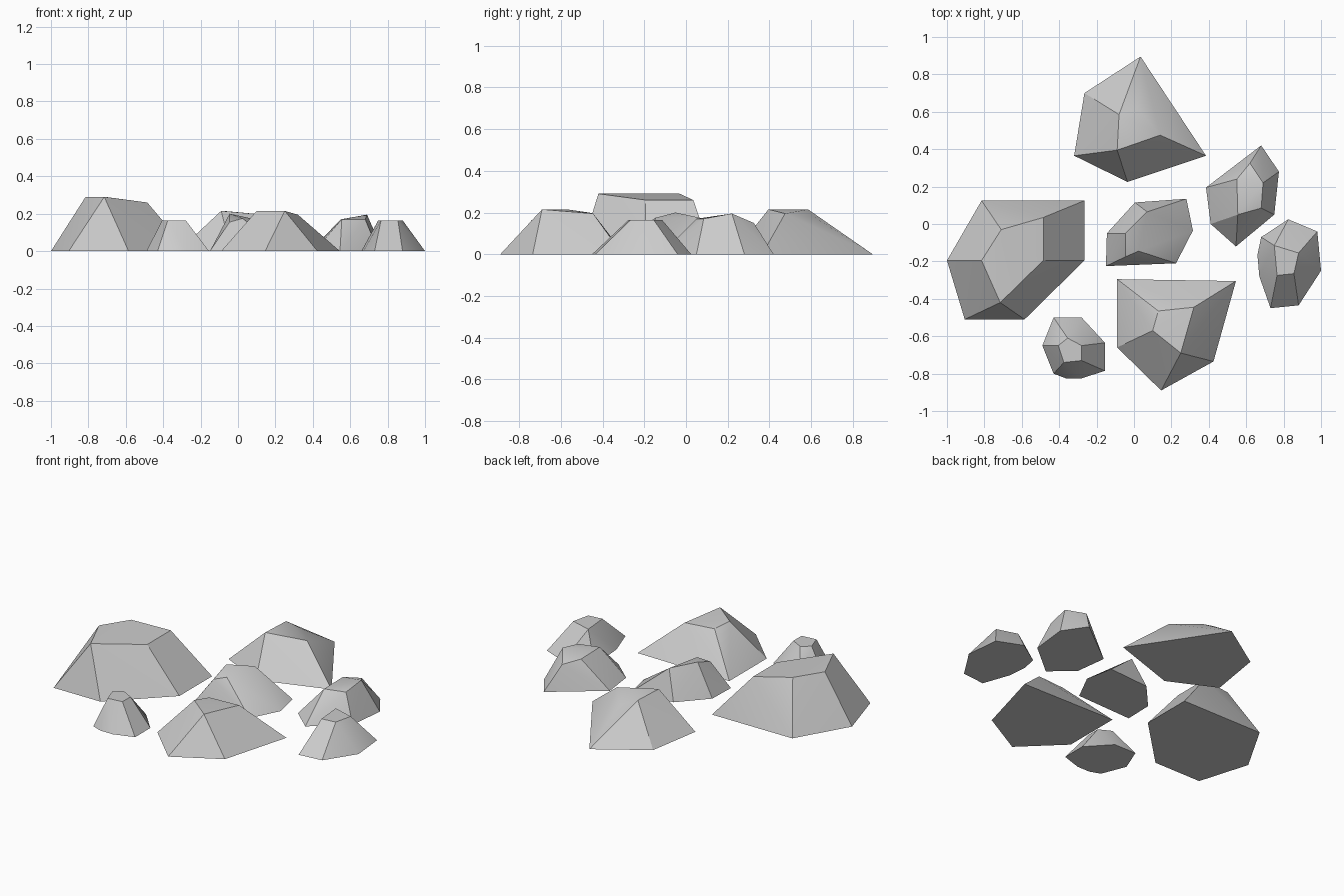
import bpy, bmesh, math

if "Cube" in bpy.data.objects:
    bpy.data.objects.remove(bpy.data.objects["Cube"])


def rock(name, height, footprint, crown):
    """Faceted rock: hull of a ground outline and a smaller crown outline.
    Crown points sit at the given height unless they carry their own z."""
    bm = bmesh.new()
    for x, y in footprint:
        bm.verts.new((x, y, 0))
    for x, y, *z in crown:
        bm.verts.new((x, y, z[0] if z else height))
    res = bmesh.ops.convex_hull(bm, input=bm.verts[:])
    spare = {g for g in res["geom_interior"] + res["geom_unused"]
             if isinstance(g, bmesh.types.BMVert) and g.is_valid}
    bmesh.ops.delete(bm, geom=list(spare), context='VERTS')
    # merge coplanar hull triangles into flat facets
    bmesh.ops.dissolve_limit(bm, angle_limit=math.radians(2),
                             verts=bm.verts[:], edges=bm.edges[:])
    bmesh.ops.recalc_face_normals(bm, faces=bm.faces[:])
    me = bpy.data.meshes.new(name)
    bm.to_mesh(me)
    bm.free()
    ob = bpy.data.objects.new(name, me)
    bpy.context.collection.objects.link(ob)
    bpy.ops.object.select_all(action='DESELECT')
    ob.select_set(True)
    bpy.context.view_layer.objects.active = ob
    bpy.ops.object.shade_smooth_by_angle(angle=math.radians(30))
    return ob


# large rock on the left
rock("left_rock", 0.29,
     [(-.815, .125), (-.265, .125), (-.265, -.195), (-.585, -.51), (-.905, -.51), (-1, -.195)],
     [(-.71, -.03), (-.485, .035, .26), (-.485, -.195, .26), (-.715, -.42), (-.815, -.195)])

# pointed rock at the back
rock("back_rock", 0.215,
     [(.035, .895), (.385, .365), (-.035, .225), (-.32, .365), (-.265, .70)],
     [(.02, .62, .175), (.14, .475, .195), (-.09, .395), (-.08, .585)])

# slim rock at the back right
rock("back_right_rock", 0.17,
     [(.68, .42), (.775, .28), (.75, .05), (.545, -.12), (.41, 0), (.385, .195)],
     [(.55, .24), (.62, .325, .15), (.69, .22, .195), (.68, .085), (.555, .05)])

# small rock in the middle
rock("centre_rock", 0.175,
     [(.005, .115), (.28, .135), (.315, -.035), (.225, -.21), (-.15, -.225), (-.145, -.05)],
     [(.07, .065), (-.045, -.05, .2), (-.045, -.175, .155), (.025, -.145)])

# small rock on the right
rock("right_rock", 0.165,
     [(.825, .025), (.98, -.04), (1, -.25), (.88, -.435), (.73, -.45), (.67, -.28),
      (.66, -.165), (.68, -.07)],
     [(.75, -.115), (.88, -.155), (.855, -.265), (.765, -.275)])

# broad rock at the front
rock("front_rock", 0.215,
     [(-.09, -.295), (.545, -.305), (.425, -.735), (.145, -.89), (-.09, -.66)],
     [(.13, -.465, .2), (.32, -.445, .195), (.25, -.69), (.1, -.57)])

# smallest rock at the front left
rock("front_left_rock", 0.165,
     [(-.43, -.5), (-.28, -.5), (-.155, -.635), (-.155, -.785), (-.28, -.825),
      (-.365, -.825), (-.43, -.8), (-.49, -.65)],
     [(-.405, -.65), (-.355, -.61), (-.28, -.65), (-.28, -.73), (-.375, -.74)])
